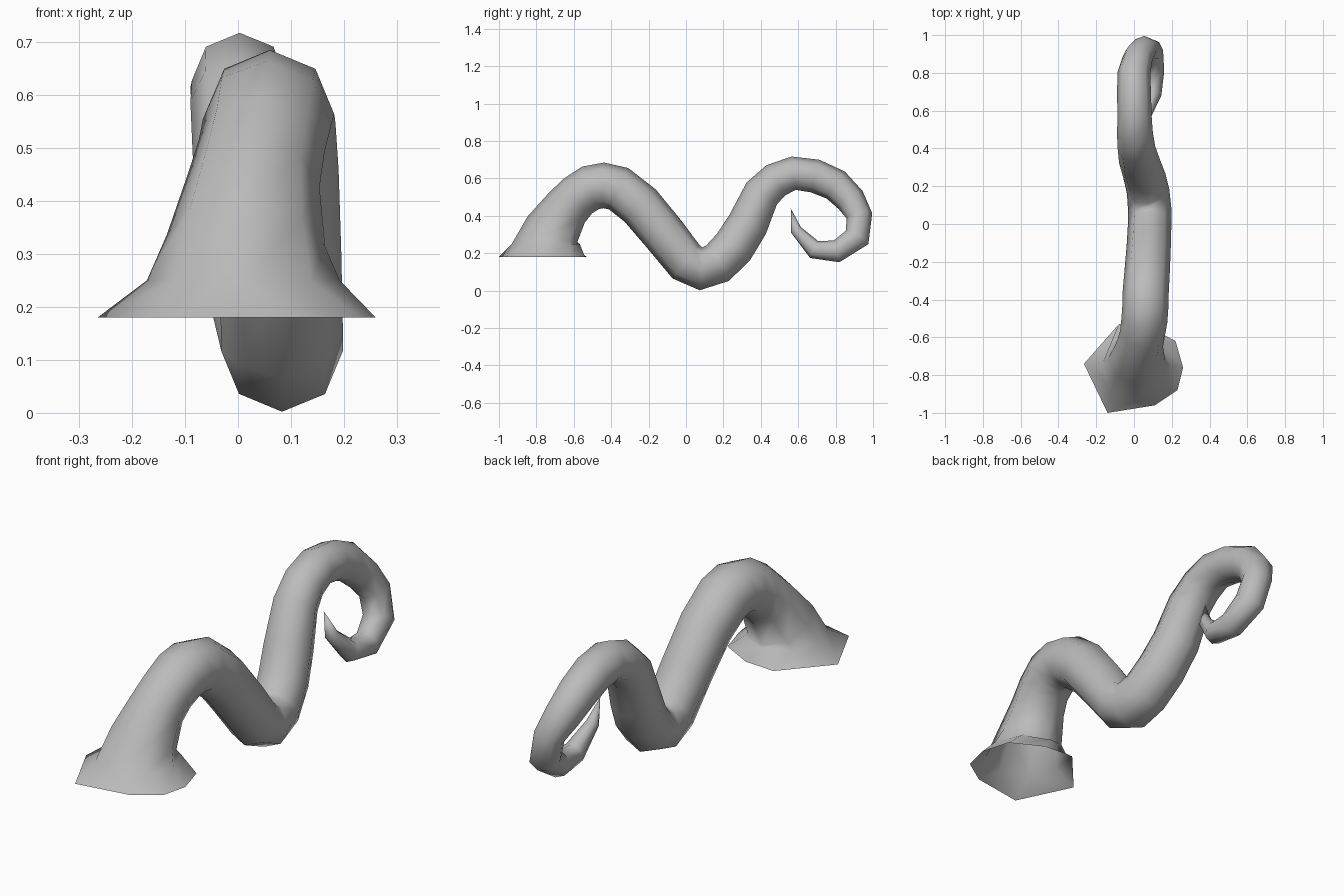
import bpy
import bmesh
import math
from mathutils import Vector

SIDES = 8

# Remove the default cube
default_cube = bpy.data.objects.get("Cube")
if default_cube:
    bpy.data.objects.remove(default_cube, do_unlink=True)


def make_material(name, colour):
    material = bpy.data.materials.new(name)
    material.use_nodes = True
    material.diffuse_color = colour
    shader = next(n for n in material.node_tree.nodes if n.type == "BSDF_PRINCIPLED")
    shader.inputs["Base Color"].default_value = colour
    return material


def ring_frame(before, here, after):
    """Side and outward directions of a ring, square to the path."""
    tangent = ((here - before).normalized() + (after - here).normalized()).normalized()
    outward = Vector((1, 0, 0)).cross(tangent).normalized()
    side = tangent.cross(outward)
    return side, outward


def add_ring(bm, centre, radius, side, outward):
    """One octagonal cross-section with a corner on the outward side."""
    ring = []
    for i in range(SIDES):
        angle = math.tau * i / SIDES
        offset = side * math.sin(angle) + outward * math.cos(angle)
        ring.append(bm.verts.new(centre + offset * radius))
    return ring


# Ragged rim of the open, flared base
RIM_HEIGHT = 0.18
rim = [(.11, -.96), (.23, -.88), (.26, -.76), (.22, -.62),
       (.07, -.54), (-.08, -.53), (-.265, -.74), (-.14, -1)]

# Centre line from base to curl: x, y, z, radius
path = [
    (.01, -.75, .25, .182), (.015, -.715, .325, .15),
    (.03, -.64, .44, .125), (.045, -.58, .505, .12),
    (.055, -.51, .55, .122), (.06, -.44, .563, .122),
    (.062, -.36, .545, .122), (.07, -.245, .455, .12),
    (.078, -.115, .3, .117), (.083, 0, .155, .115),
    (.083, .08, .117, .115), (.075, .17, .148, .113),
    (.055, .255, .235, .113), (.03, .33, .355, .11),
    (.013, .405, .52, .1), (.005, .48, .59, .095),
    (.003, .575, .628, .09), (0, .69, .613, .09),
    (0, .8, .565, .087), (.02, .88, .485, .08),
    (.055, .927, .4, .07), (.085, .915, .285, .07),
    (.1, .805, .21, .06), (.095, .685, .22, .05),
    (.07, .588, .325, .03),
]
tip_point = Vector((.05, .56, .44))

# Tentacle skin: rim, rings along the path, pointed tip
bm = bmesh.new()
centres = [Vector(p[:3]) for p in path]
guides = [Vector((0, -.76, RIM_HEIGHT))] + centres + [tip_point]
rings = [[bm.verts.new((x, y, RIM_HEIGHT)) for x, y in rim]]
for i, point in enumerate(path):
    side, outward = ring_frame(*guides[i:i + 3])
    if i == 0:
        # The first ring lies level above the rim
        side, outward = Vector((1, 0, 0)), Vector((0, -1, 0))
    rings.append(add_ring(bm, centres[i], point[3], side, outward))

for lower, upper in zip(rings, rings[1:]):
    for i in range(SIDES):
        j = (i + 1) % SIDES
        bm.faces.new((lower[i], lower[j], upper[j], upper[i]))

tip = bm.verts.new(tip_point)
for i in range(SIDES):
    bm.faces.new((rings[-1][i], rings[-1][(i + 1) % SIDES], tip))

for face in bm.faces:
    face.smooth = True

mesh = bpy.data.meshes.new("tentacle")
bm.to_mesh(mesh)
bm.free()
mesh.materials.append(make_material("plain grey", (.5, .5, .5, 1)))
tentacle = bpy.data.objects.new("tentacle", mesh)
bpy.context.collection.objects.link(tentacle)
